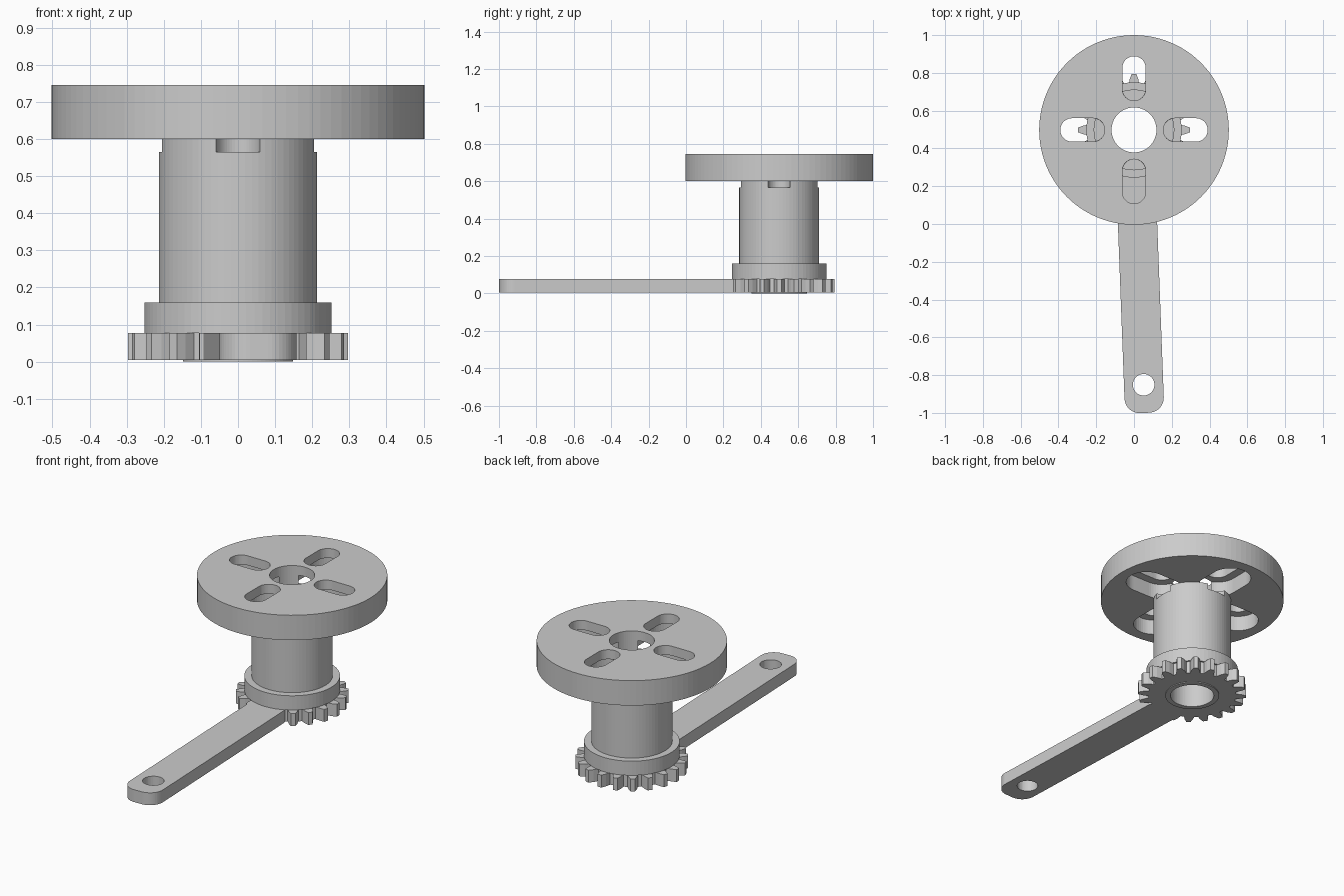
import bpy, bmesh
from math import sin, cos, pi, atan2
from mathutils import Matrix, Vector

if "Cube" in bpy.data.objects:
    bpy.data.objects.remove(bpy.data.objects["Cube"], do_unlink=True)

AXIS = Vector((0, 0.498, 0))   # wheel axis
BORE = 0.119
SEGMENTS = 72

grey = bpy.data.materials.new("plain grey")
grey.use_nodes = True
colour = (0.6, 0.6, 0.6, 1)
grey.diffuse_color = colour
grey.node_tree.nodes["Principled BSDF"].inputs["Base Color"].default_value = colour


def circle(radius, n=SEGMENTS, cx=0, cy=0):
    return [(cx + radius * cos(2 * pi * i / n), cy + radius * sin(2 * pi * i / n)) for i in range(n)]


def rounded(x0, x1, half, radius, n=12):
    """Rounded rectangle along x, from x0 to x1."""
    pts = []
    for k, (sx, sy) in enumerate([(1, 1), (-1, 1), (-1, -1), (1, -1)]):
        cx = x1 - radius if sx > 0 else x0 + radius
        cy = sy * (half - radius)
        for i in range(n + 1):
            a = (k + i / n) * pi / 2
            p = (cx + radius * cos(a), cy + radius * sin(a))
            if not pts or (Vector(p) - Vector(pts[-1])).length > 1e-5:
                pts.append(p)
    if (Vector(pts[0]) - Vector(pts[-1])).length < 1e-5:
        pts.pop()
    return pts


def prism(name, outline, z0, z1, angle=0):
    """Extrude an outline upwards, turned by angle about the wheel axis."""
    bm = bmesh.new()
    face = bm.faces.new([bm.verts.new((x, y, z0)) for x, y in outline])
    top = bmesh.ops.extrude_face_region(bm, geom=[face])["geom"]
    bmesh.ops.translate(bm, vec=(0, 0, z1 - z0),
                        verts=[v for v in top if isinstance(v, bmesh.types.BMVert)])
    bmesh.ops.recalc_face_normals(bm, faces=bm.faces)
    bm.transform(Matrix.Translation(AXIS) @ Matrix.Rotation(angle, 4, "Z"))
    mesh = bpy.data.meshes.new(name)
    bm.to_mesh(mesh)
    bm.free()
    mesh.materials.append(grey)
    obj = bpy.data.objects.new(name, mesh)
    bpy.context.collection.objects.link(obj)
    return obj


def cut(obj, cutters):
    """Subtract the cutters, bake the result and discard them."""
    for c in cutters:
        c.hide_render = True
        mod = obj.modifiers.new("cut", "BOOLEAN")
        mod.operation, mod.solver, mod.object = "DIFFERENCE", "EXACT", c
    bpy.context.view_layer.update()
    deps = bpy.context.evaluated_depsgraph_get()
    mesh = bpy.data.meshes.new_from_object(obj.evaluated_get(deps))
    obj.modifiers.clear()
    obj.data = mesh
    for c in cutters:
        bpy.data.objects.remove(c, do_unlink=True)


def bore():
    return prism("bore_cutter", circle(BORE), -1, 2)


def slots(x0, x1, half, z0, z1):
    return [prism("slot_cutter", rounded(x0, x1, half, half), z0, z1, k * pi / 2) for k in range(4)]


# Top disc: narrow slots through, wide recesses from underneath
disc = prism("top_disc", circle(0.502, 96), 0.6, 0.745)
cut(disc, [bore()] + slots(0.155, 0.39, 0.062, 0.5, 1) + slots(0.105, 0.44, 0.112, 0.5, 0.69))

# Column, notched at the top below the slots
column = prism("column", circle(0.2135), 0.16, 0.6)
cut(column, [bore()] + slots(0.155, 0.39, 0.06, 0.565, 1))

# Collar
collar = prism("collar", circle(0.2525), 0.077, 0.16)
cut(collar, [bore()])

# Gear: tapered teeth around a root circle
TEETH, ROOT, TIP = 20, 0.242, 0.297
outline = []
for t in range(TEETH):
    mid = 2 * pi * t / TEETH
    for r, half in [(ROOT, -0.028), (0.272, -0.022), (TIP, -0.012),
                    (TIP, 0.012), (0.272, 0.022), (ROOT, 0.028)]:
        a = mid + half / r
        outline.append((r * cos(a), r * sin(a)))
gear = prism("gear", outline, 0.005, 0.077)
cut(gear, [bore()])

# Thin boss under the gear
boss = prism("bottom_boss", circle(0.148), 0, 0.005)
cut(boss, [bore()])

# Lever arm with an eye at its far end
tilt = atan2(-1.348, 0.051)
arm = prism("lever_arm", rounded(0.17, 1.499, 0.104, 0.08), 0.005, 0.077, tilt)
cut(arm, [prism("eye_cutter", circle(0.057, 40, 1.35), -1, 1, tilt)])
